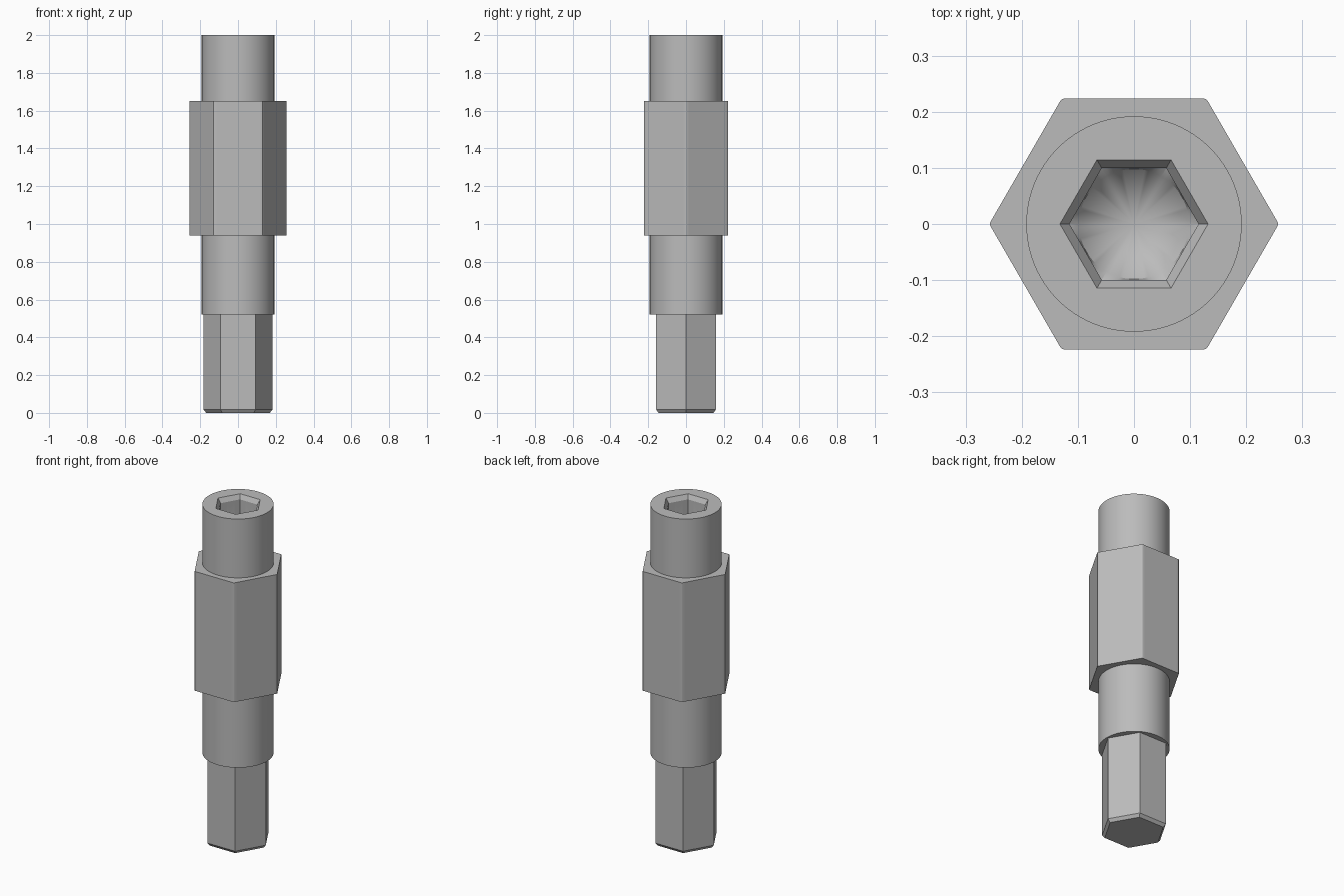
import bpy, bmesh
from math import cos, sin, pi, radians

SEGMENTS = 96

cube = bpy.data.objects.get("Cube")
if cube:
    bpy.data.objects.remove(cube, do_unlink=True)

steel = bpy.data.materials.new("grey steel")
steel.use_nodes = True
grey = (0.5, 0.5, 0.5, 1)
steel.diffuse_color = grey
steel.node_tree.nodes["Principled BSDF"].inputs["Base Color"].default_value = grey


def radius_at(shape, size, angle):
    """Circle radius, or distance to a hexagon given its corner radius."""
    if shape == "round":
        return size
    return size * cos(pi / 6) / cos(angle % (pi / 3) - pi / 6)


def loft(name, sections, cap_start=False, tip=None, corner_round=0):
    """Skin a stack of (shape, size, height) sections into one object."""
    bm = bmesh.new()
    rings = []
    for shape, size, z in sections:
        ring = []
        for i in range(SEGMENTS):
            a = 2 * pi * i / SEGMENTS
            r = radius_at(shape, size, a)
            ring.append(bm.verts.new((r * cos(a), r * sin(a), z)))
        rings.append(ring)
    for low, high in zip(rings, rings[1:]):
        for i in range(SEGMENTS):
            j = (i + 1) % SEGMENTS
            bm.faces.new((low[i], low[j], high[j], high[i]))
    if cap_start:
        bm.faces.new(rings[0][::-1])
    if tip is not None:
        point = bm.verts.new((0, 0, tip))
        for i in range(SEGMENTS):
            bm.faces.new((rings[-1][i], rings[-1][(i + 1) % SEGMENTS], point))
    bm.normal_update()
    if corner_round:
        corners = [e for e in bm.edges
                   if abs(e.verts[0].co.z - e.verts[1].co.z) > 0.1
                   and e.calc_face_angle(0) > radians(40)]
        bmesh.ops.bevel(bm, geom=corners, offset=corner_round,
                        segments=2, profile=0.5, affect="EDGES")
    mesh = bpy.data.meshes.new(name)
    bm.to_mesh(mesh)
    bm.free()
    mesh.materials.append(steel)
    obj = bpy.data.objects.new(name, mesh)
    bpy.context.collection.objects.link(obj)
    bpy.ops.object.select_all(action="DESELECT")
    obj.select_set(True)
    bpy.context.view_layer.objects.active = obj
    bpy.ops.object.shade_smooth_by_angle(angle=radians(20))
    return obj


BARREL = 0.192      # radius of the round sections
SHANK = 0.183       # corner radius of the drive hexagon
GRIP = 0.258        # corner radius of the wide hexagon
BASE, GRIP_LOW, GRIP_HIGH, TOP = 0.52, 0.94, 1.65, 2.0

# Hexagonal drive end with a chamfered foot
loft("drive_shank", [("hex", SHANK - 0.015, 0), ("hex", SHANK, 0.018),
                     ("hex", SHANK, BASE)], cap_start=True)

# Round collar, with the shoulder above the drive end
loft("lower_collar", [("hex", SHANK, BASE), ("round", BARREL, BASE),
                      ("round", BARREL, GRIP_LOW)])

# Wide hexagon with slightly eased corners
loft("hex_grip", [("round", BARREL, GRIP_LOW), ("hex", GRIP, GRIP_LOW),
                  ("hex", GRIP, GRIP_HIGH), ("round", BARREL, GRIP_HIGH)],
     corner_round=0.004)

# Round barrel with a chamfered hex socket ending in a drilled cone
loft("socket_barrel", [("round", BARREL, GRIP_HIGH), ("round", BARREL, TOP),
                       ("hex", 0.132, TOP), ("hex", 0.115, TOP - 0.026),
                       ("hex", 0.115, 1.7), ("round", 0.098, 1.69)], tip=1.59)
